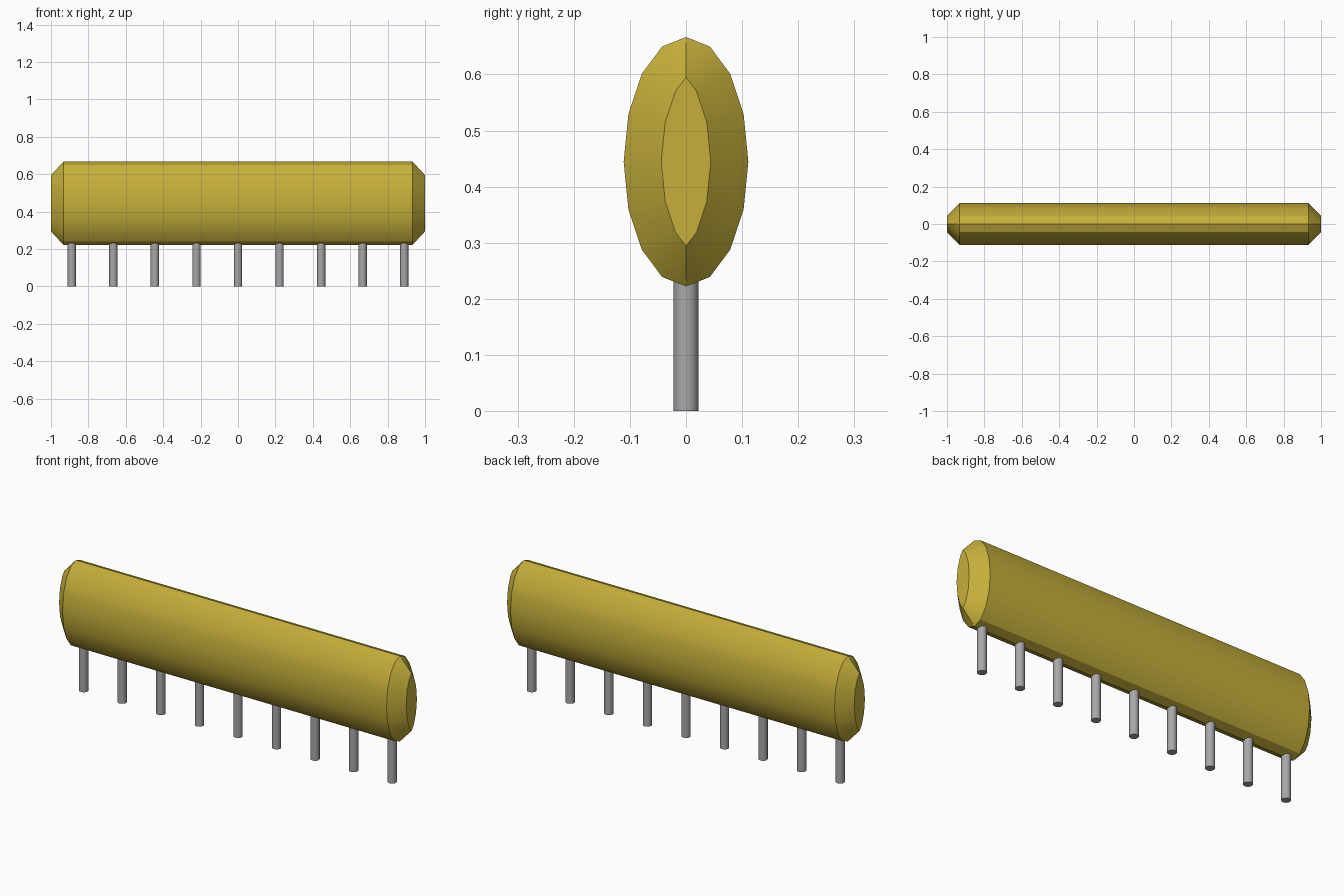
import bpy, bmesh, math
from mathutils import Vector

cube = bpy.data.objects.get("Cube")
if cube:
    bpy.data.objects.remove(cube, do_unlink=True)

SIDES = 16
RY, RZ, ZC = 1 / 9, 2 / 9, 4 / 9      # oval half-axes and centre height
CHAMFER = 1 / 15
PINS, PITCH, PIN_R = 9, 2 / 9, 0.0222


def material(name, rgb):
    m = bpy.data.materials.new(name)
    m.use_nodes = True
    m.diffuse_color = (*rgb, 1)
    m.node_tree.nodes["Principled BSDF"].inputs["Base Color"].default_value = (*rgb, 1)
    return m


def make_object(name, bm, mat):
    bmesh.ops.recalc_face_normals(bm, faces=bm.faces)
    mesh = bpy.data.meshes.new(name)
    bm.to_mesh(mesh)
    bm.free()
    mesh.materials.append(mat)
    ob = bpy.data.objects.new(name, mesh)
    bpy.context.collection.objects.link(ob)
    bpy.ops.object.select_all(action='DESELECT')
    ob.select_set(True)
    bpy.context.view_layer.objects.active = ob
    bpy.ops.object.shade_smooth_by_angle(angle=math.radians(30))
    return ob


def inset(points, d):
    """Move each outline point inwards so every edge shifts by d."""
    out = []
    for i, p in enumerate(points):
        a = (p - points[i - 1]).normalized()
        b = (points[(i + 1) % len(points)] - p).normalized()
        n1, n2 = Vector((a.y, -a.x)), Vector((b.y, -b.x))
        q = p - (n1 + n2) * d / (1 + n1.dot(n2))
        if abs(q.x) < 0.002:
            q.x = 0
        out.append(q)
    return out


gold = material("mustard_gold", (0.56, 0.43, 0.043))
grey = material("pin_grey", (0.39, 0.39, 0.39))

# Body: oval bar with chamfered ends
outline = [Vector((RY * math.cos(t), RZ * math.sin(t)))
           for t in (2 * math.pi * i / SIDES for i in range(SIDES))]
small = inset(outline, CHAMFER)
bm = bmesh.new()
rings = [[bm.verts.new((x, p.x, ZC + p.y)) for p in pts]
         for x, pts in ((-1, small), (CHAMFER - 1, outline),
                        (1 - CHAMFER, outline), (1, small))]
for r0, r1 in zip(rings, rings[1:]):
    for i in range(SIDES):
        j = (i + 1) % SIDES
        bm.faces.new((r0[i], r0[j], r1[j], r1[i]))
bmesh.ops.remove_doubles(bm, verts=bm.verts, dist=0.004)

# Close both ends with flat caps
for x in (-1, 1):
    rim = [v for v in bm.verts if abs(v.co.x - x) < 1e-4]
    rim.sort(key=lambda v: math.atan2(v.co.z - ZC, v.co.y))
    bm.faces.new(rim)
make_object("body", bm, gold)

# Row of round pins under the body
for k in range(PINS):
    bm = bmesh.new()
    bmesh.ops.create_cone(bm, cap_ends=True, segments=16,
                          radius1=PIN_R, radius2=PIN_R, depth=0.27)
    pin = make_object(f"pin_{k + 1}", bm, grey)
    pin.location = ((k - (PINS - 1) / 2) * PITCH, 0, 0.135)
